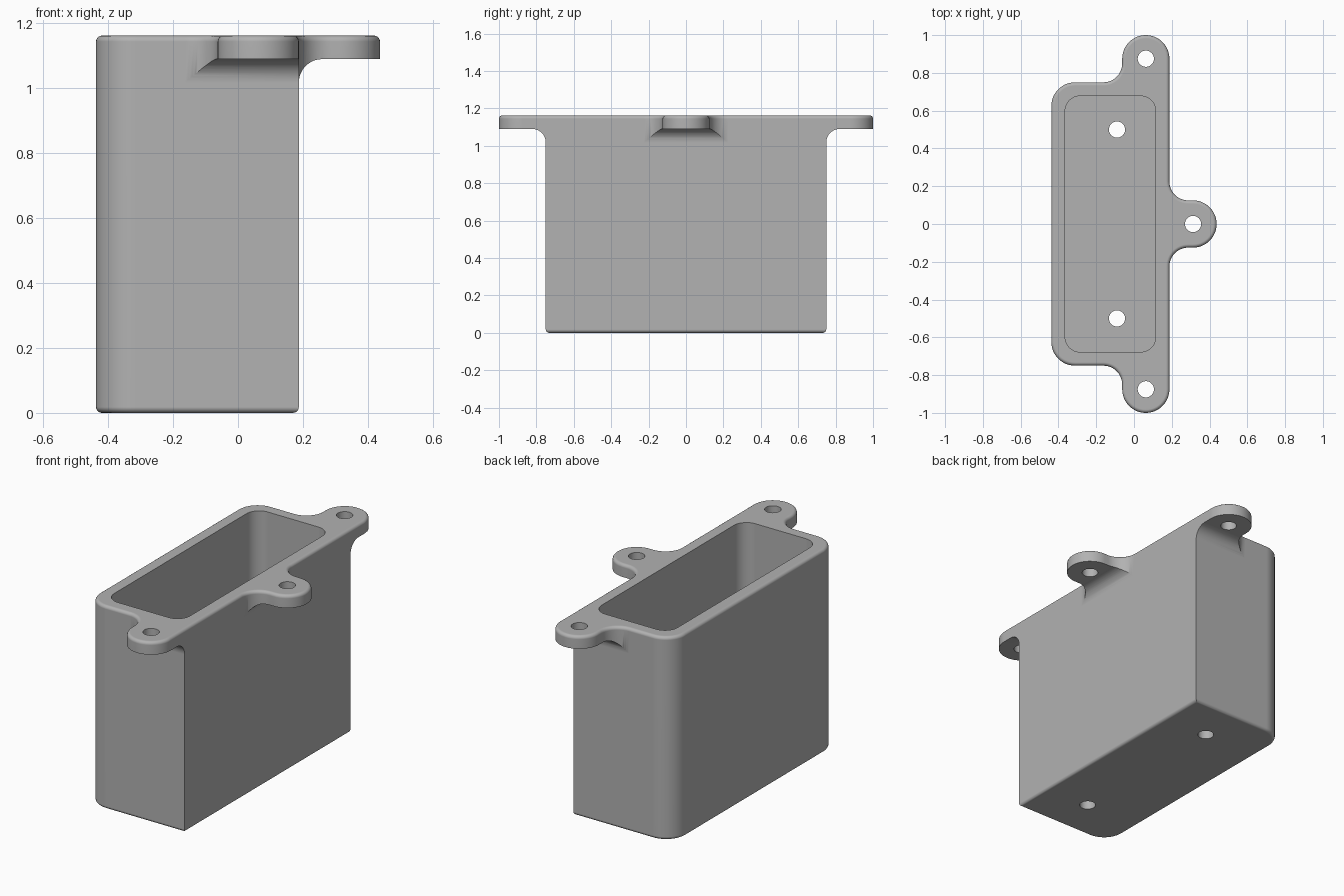
import bpy, bmesh
from math import cos, sin, radians

if "Cube" in bpy.data.objects:
    bpy.data.objects.remove(bpy.data.objects["Cube"], do_unlink=True)

TOP = 1.1625               # overall height
PLATE = 1.09               # underside of the tabs
WALL = 0.0725              # wall and floor thickness
LEFT, RIGHT, END = -0.4375, 0.1875, 0.75
TAB, HOLE, ROUND = 0.125, 0.043, 0.1
EDGE = 0.018               # rounding of the outer rims


def arc(cx, cy, r, start, stop, steps=12):
    angles = [radians(start + (stop - start) * i / steps) for i in range(steps + 1)]
    return [(cx + r * cos(a), cy + r * sin(a)) for a in angles]


def prism(name, points, low, high, place=lambda u, v, w: (u, v, w), rim=0):
    """Extrude a closed profile from low to high; optionally round its upper rim."""
    bm = bmesh.new()
    lower = [bm.verts.new(place(u, v, low)) for u, v in points]
    upper = [bm.verts.new(place(u, v, high)) for u, v in points]
    bm.faces.new(lower)
    cap = bm.faces.new(upper)
    for i in range(len(points)):
        j = (i + 1) % len(points)
        bm.faces.new((lower[i], lower[j], upper[j], upper[i]))
    bmesh.ops.recalc_face_normals(bm, faces=bm.faces[:])
    if rim:
        bmesh.ops.bevel(bm, geom=list(cap.edges), offset=rim, segments=4,
                        profile=0.5, affect='EDGES')
    mesh = bpy.data.meshes.new(name)
    bm.to_mesh(mesh)
    bm.free()
    obj = bpy.data.objects.new(name, mesh)
    bpy.context.collection.objects.link(obj)
    return obj


def carve(target, cutter):
    """Subtract the cutter for good and remove it."""
    mod = target.modifiers.new("cut", 'BOOLEAN')
    mod.operation, mod.solver, mod.object = 'DIFFERENCE', 'EXACT', cutter
    graph = bpy.context.evaluated_depsgraph_get()
    mesh = bpy.data.meshes.new_from_object(target.evaluated_get(graph))
    target.modifiers.clear()
    target.data = mesh
    bpy.data.objects.remove(cutter, do_unlink=True)


# Plan outline with rounded back corners, two end tabs and one side tab
half = (arc(LEFT + TAB, END - TAB, TAB, 180, 90)
        + arc(-0.1625, END + ROUND, ROUND, 270, 360)
        + arc(0.0625, 0.875, TAB, 180, 0, 24)
        + arc(RIGHT + ROUND, TAB + ROUND, ROUND, 180, 270)
        + arc(0.3125, 0, TAB, 90, 0))
outline = half + [(x, -y) for x, y in reversed(half[:-1])]
box = prism("mounting_box", outline, 0, TOP, rim=EDGE)


# Clear the space below each tab, leaving a concave fillet against the wall
def under_tab(wall):
    r = 0.072
    return ([(wall, -0.1)] + arc(wall + r, PLATE - r, r, 180, 90)
            + [(wall + 0.6, PLATE), (wall + 0.6, -0.1)])


for side in (-1, 1):
    carve(box, prism("end_cutter", under_tab(END), -0.25, 0.3,
                     lambda u, v, w: (w, side * u, v)))
carve(box, prism("side_cutter", under_tab(RIGHT), -0.3, 0.3,
                 lambda u, v, w: (u, w, v)))

# Round the bottom rim
bm = bmesh.new()
bm.from_mesh(box.data)
bmesh.ops.remove_doubles(bm, verts=bm.verts[:], dist=0.0001)
bmesh.ops.dissolve_limit(bm, angle_limit=0.01, verts=bm.verts[:], edges=bm.edges[:])
base = [e for e in bm.edges if all(abs(v.co.z) < 0.0001 for v in e.verts)]
bmesh.ops.bevel(bm, geom=base, offset=EDGE, segments=4, profile=0.5, affect='EDGES')
bm.to_mesh(box.data)
bm.free()

# Hollow interior with rounded corners
r, back, front, end = 0.08, LEFT + WALL, RIGHT - WALL, END - WALL
pocket = (arc(front - r, end - r, r, 0, 90) + arc(back + r, end - r, r, 90, 180)
          + arc(back + r, r - end, r, 180, 270) + arc(front - r, r - end, r, 270, 360))
carve(box, prism("pocket_cutter", pocket, WALL, 1.3))

# Screw holes in the tabs and the floor
for x, y in ((0.0625, 0.875), (0.0625, -0.875), (0.3125, 0), (-0.09, 0.5), (-0.09, -0.5)):
    carve(box, prism("hole_cutter", arc(x, y, HOLE, 0, 360, 32)[:-1], -0.1, 1.3))

# Single grey finish
grey = bpy.data.materials.new("plain grey")
grey.use_nodes = True
colour = (0.445, 0.445, 0.445, 1)
grey.diffuse_color = colour
grey.node_tree.nodes["Principled BSDF"].inputs["Base Color"].default_value = colour
box.data.materials.clear()
box.data.materials.append(grey)

# Smooth the rounded areas while the flat faces stay flat
bpy.ops.object.select_all(action='DESELECT')
box.select_set(True)
bpy.context.view_layer.objects.active = box
bpy.ops.object.shade_smooth_by_angle(angle=radians(30))
weighted = box.modifiers.new("even_shading", 'WEIGHTED_NORMAL')
weighted.keep_sharp = True
